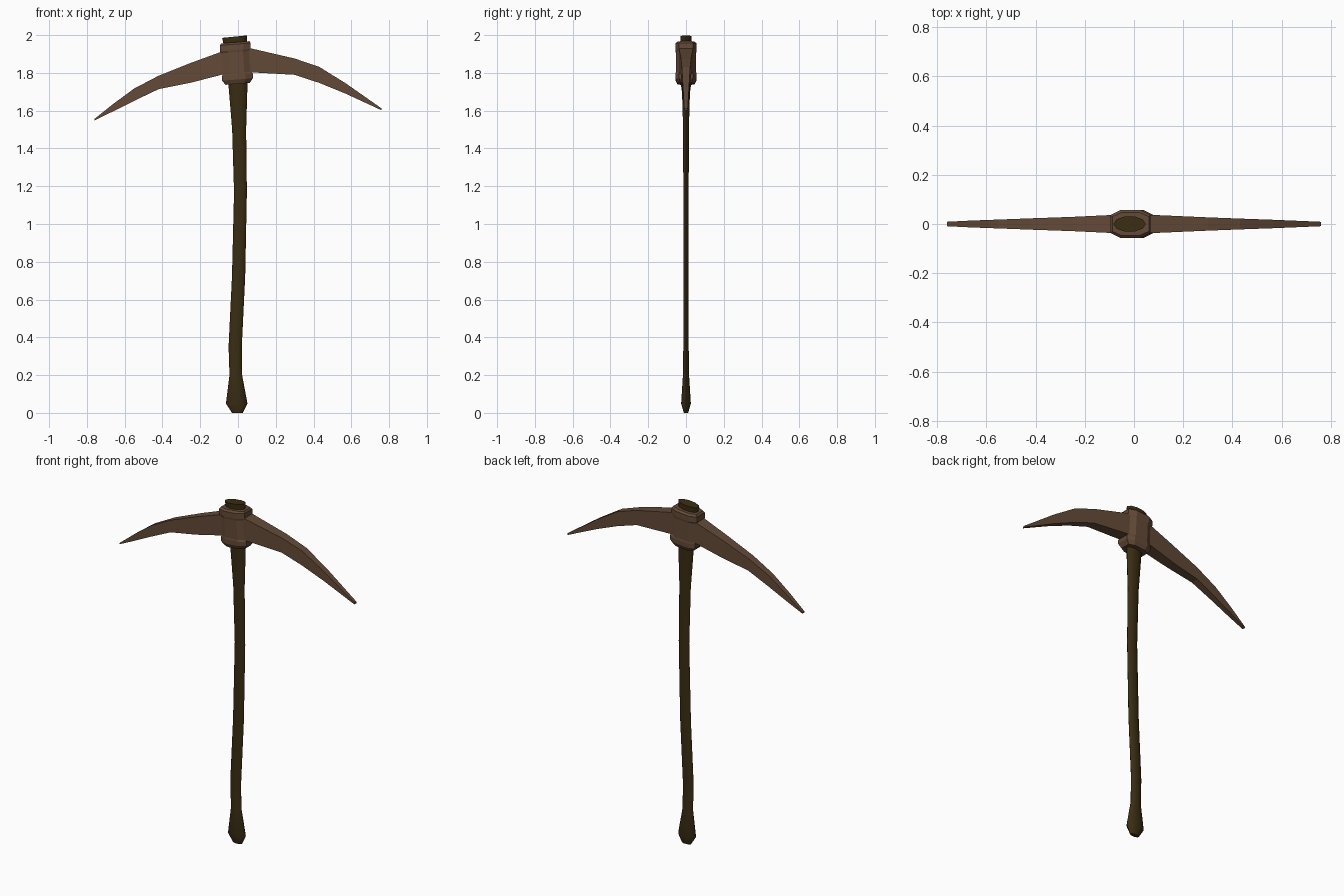
import bpy, bmesh, math

cube = bpy.data.objects.get("Cube")
if cube:
    bpy.data.objects.remove(cube, do_unlink=True)


def material(name, colour):
    m = bpy.data.materials.new(name)
    m.use_nodes = True
    m.diffuse_color = (*colour, 1)
    bsdf = m.node_tree.nodes["Principled BSDF"]
    bsdf.inputs["Base Color"].default_value = (*colour, 1)
    bsdf.inputs["Roughness"].default_value = 0.8
    return m


def loft(name, rings, mat, smooth=None):
    """Skin a closed tube through rings holding equal numbers of points."""
    bm = bmesh.new()
    loops = [[bm.verts.new(p) for p in ring] for ring in rings]
    n = len(loops[0])
    for a, b in zip(loops, loops[1:]):
        for i in range(n):
            j = (i + 1) % n
            bm.faces.new((a[i], a[j], b[j], b[i]))
    bm.faces.new(loops[0][::-1])
    bm.faces.new(loops[-1])
    bmesh.ops.recalc_face_normals(bm, faces=bm.faces)
    mesh = bpy.data.meshes.new(name)
    bm.to_mesh(mesh)
    bm.free()
    obj = bpy.data.objects.new(name, mesh)
    bpy.context.collection.objects.link(obj)
    mesh.materials.append(mat)
    if smooth:
        bpy.ops.object.select_all(action="DESELECT")
        obj.select_set(True)
        bpy.context.view_layer.objects.active = obj
        bpy.ops.object.shade_smooth_by_angle(angle=math.radians(smooth))
    return obj


def oval(z, x0, x1, ry, slope=0, sides=10):
    cx, rx = (x0 + x1) / 2, (x1 - x0) / 2
    ring = []
    for i in range(sides):
        a = math.tau * i / sides
        dx = rx * math.cos(a)
        ring.append((cx + dx, ry * math.sin(a), z + slope * dx))
    return ring


def octagon(z, x0, x1, ry, slope=0.08):
    cx, rx = (x0 + x1) / 2, (x1 - x0) / 2
    corners = [(1, .65), (.52, 1), (-.52, 1), (-1, .65)]
    corners += [(x, -y) for x, y in reversed(corners)]
    return [(cx + rx * x, ry * y, z + slope * rx * x) for x, y in corners]


def box_ring(x, top, bottom, ry):
    return [(x, -ry, bottom), (x, ry, bottom), (x, ry, top), (x, -ry, top)]


wood = material("dark wood", (0.042, 0.026, 0.006))
iron = material("rusty iron", (0.125, 0.068, 0.038))

# Curved handle with a swollen grip: height, left edge, right edge, half depth
handle = [(0, -.032, .026, .012), (.05, -.064, .05, .027), (.2, -.045, .022, .017),
          (.35, -.05, .02, .015), (.72, -.032, .038, .015), (1.17, -.021, .047, .015),
          (1.5, -.031, .043, .016), (1.73, -.05, .05, .023)]
rings = [oval(*h) for h in handle]
rings += [oval(1.95, -.075, .046, .03, .1), oval(1.992, -.084, .048, .032, .1)]
loft("handle", rings, wood, 40)

# Collar around the handle, with a lip at each end
collar = [(1.742, -.066, .062, .045), (1.765, -.084, .079, .056), (1.79, -.084, .079, .056),
          (1.80, -.082, .07, .054), (1.91, -.086, .062, .054), (1.92, -.096, .067, .056),
          (1.952, -.096, .067, .056), (1.962, -.088, .06, .046)]
loft("collar", [octagon(*c) for c in collar], iron)

# Two tapering picks: position, top, bottom, half depth
right_pick = [(-.06, 1.922, 1.797, .038), (-.25, 1.853, 1.748, .029), (-.42, 1.785, 1.714, .023),
              (-.55, 1.717, 1.652, .018), (-.66, 1.636, 1.597, .014), (-.76, 1.556, 1.548, .009)]
left_pick = [(.05, 1.934, 1.804, .038), (.3, 1.876, 1.79, .027), (.43, 1.832, 1.747, .022),
             (.57, 1.745, 1.69, .017), (.76, 1.612, 1.602, .009)]
loft("right_pick", [box_ring(*p) for p in right_pick], iron)
loft("left_pick", [box_ring(*p) for p in left_pick], iron)
